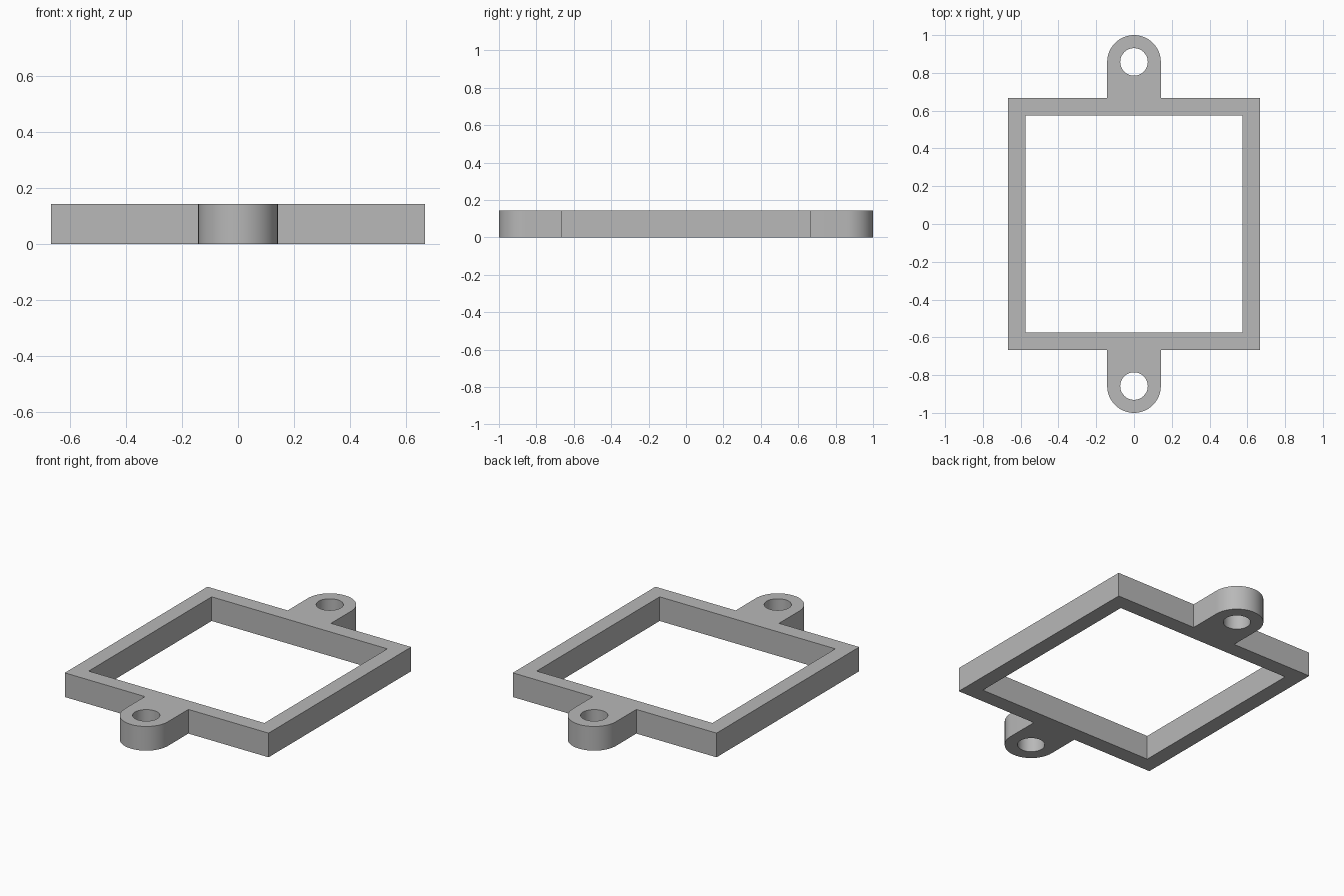
import bpy
import bmesh
from math import pi, sin, cos

cube = bpy.data.objects.get("Cube")
if cube:
    bpy.data.objects.remove(cube, do_unlink=True)

HEIGHT = 0.143
OUTER = 0.667      # half width of the frame outside
INNER = 0.575      # half width of the opening
TAB_RADIUS = 0.142
HOLE_RADIUS = 0.073
TAB_Y = 1 - TAB_RADIUS


def arc(radius, cy, start, sweep, steps):
    return [(radius * cos(start + sweep * i / steps),
             cy + radius * sin(start + sweep * i / steps)) for i in range(steps + 1)]


def turned(points):
    return [(-x, -y) for x, y in points]


# Half outline from the right corner over the back tab, then turned half round
half = [(OUTER, OUTER), (TAB_RADIUS, OUTER)]
half += arc(TAB_RADIUS, TAB_Y, 0, pi, 32)
half += [(-TAB_RADIUS, OUTER), (-OUTER, OUTER)]
outline = half + turned(half)

# Square opening and the two round screw holes
opening = [(INNER, INNER), (-INNER, INNER), (-INNER, -INNER), (INNER, -INNER)]
hole = arc(HOLE_RADIUS, TAB_Y, 0, 2 * pi, 48)[:-1]
loops = [outline, opening, hole, turned(hole)]

# Fill the flat profile and extrude it to the plate height
bm = bmesh.new()
edges = []
for loop in loops:
    verts = [bm.verts.new((x, y, 0)) for x, y in loop]
    edges += [bm.edges.new((a, b)) for a, b in zip(verts, verts[1:] + verts[:1])]
bmesh.ops.triangle_fill(bm, use_beauty=True, edges=edges, normal=(0, 0, 1))
extruded = bmesh.ops.extrude_face_region(bm, geom=bm.faces[:], use_keep_orig=True)
top = [v for v in extruded["geom"] if isinstance(v, bmesh.types.BMVert)]
bmesh.ops.translate(bm, vec=(0, 0, HEIGHT), verts=top)
bmesh.ops.recalc_face_normals(bm, faces=bm.faces[:])

mesh = bpy.data.meshes.new("mounting_frame")
bm.to_mesh(mesh)
bm.free()
frame = bpy.data.objects.new("mounting_frame", mesh)
bpy.context.collection.objects.link(frame)

# Plain grey material
grey = bpy.data.materials.new("plain_grey")
grey.use_nodes = True
colour = (0.48, 0.48, 0.48, 1)
grey.diffuse_color = colour
for node in grey.node_tree.nodes:
    if node.type == "BSDF_PRINCIPLED":
        node.inputs["Base Color"].default_value = colour
mesh.materials.append(grey)

# Smooth round walls, sharp plate edges
bpy.ops.object.select_all(action="DESELECT")
frame.select_set(True)
bpy.context.view_layer.objects.active = frame
bpy.ops.object.shade_smooth_by_angle(angle=pi / 6)
